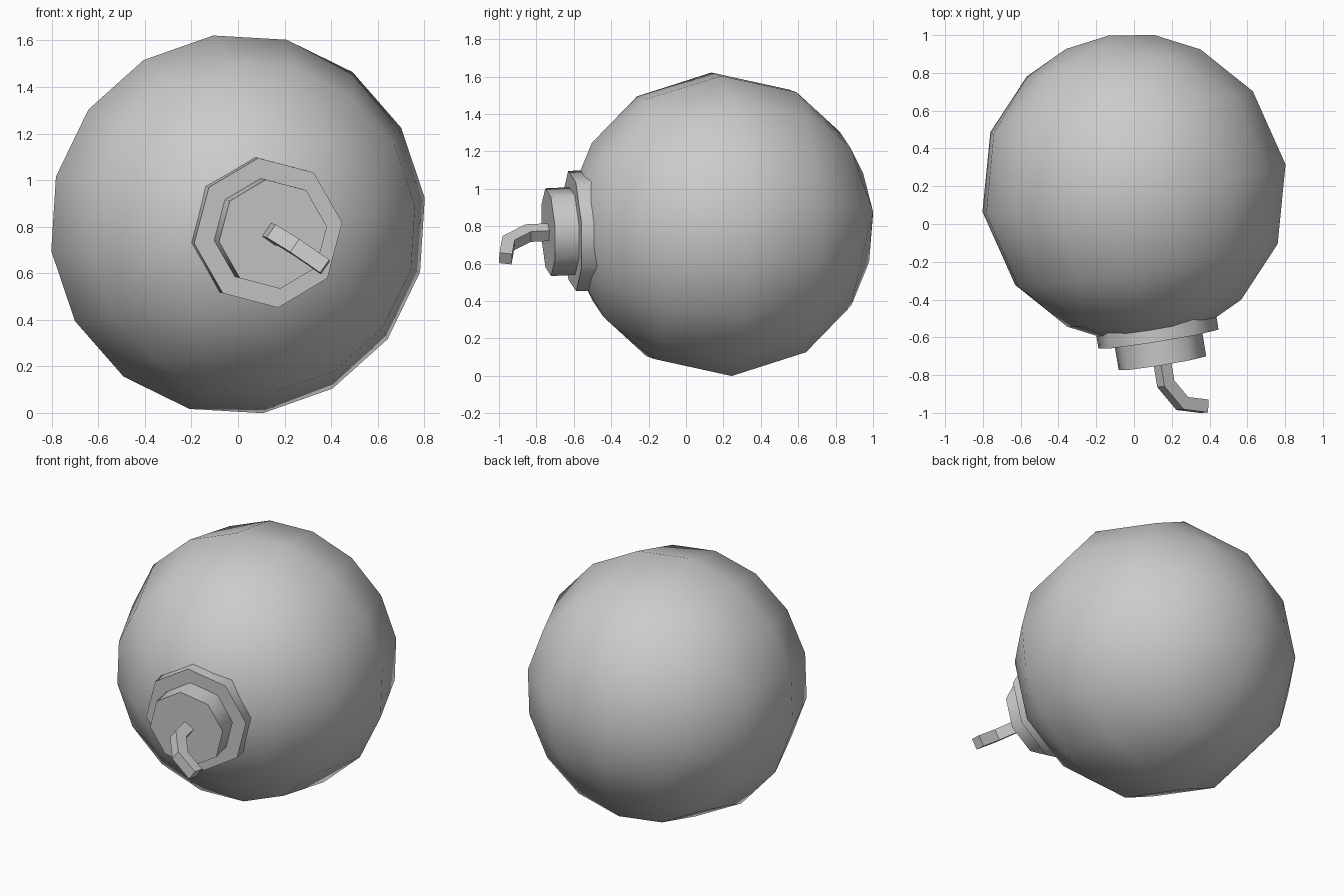
import bpy, bmesh
from math import radians, sin, cos
from mathutils import Matrix, Vector

cube = bpy.data.objects.get("Cube")
if cube:
    bpy.data.objects.remove(cube, do_unlink=True)

mat = bpy.data.materials.new("plain_grey")
mat.use_nodes = True
grey = (0.6, 0.6, 0.6, 1)
mat.diffuse_color = grey
mat.node_tree.nodes["Principled BSDF"].inputs["Base Color"].default_value = grey

# Tilted frame: local z runs from the ball centre out through the cap
RADIUS = 0.82
SPIN = radians(8)
axis = Vector((0.16, -0.986, -0.045)).normalized()
up = (Vector((0, 0, 1)) - axis * axis.z).normalized()
side = up.cross(axis)
frame = Matrix.Translation((0, 0.19, 0.81)) @ Matrix((side, up, axis)).transposed().to_4x4()


def finish(bm, name, smooth_angle=None):
    bmesh.ops.recalc_face_normals(bm, faces=bm.faces)
    mesh = bpy.data.meshes.new(name)
    bm.to_mesh(mesh)
    bm.free()
    mesh.transform(frame)
    mesh.materials.append(mat)
    obj = bpy.data.objects.new(name, mesh)
    bpy.context.collection.objects.link(obj)
    if smooth_angle:
        bpy.ops.object.select_all(action='DESELECT')
        obj.select_set(True)
        bpy.context.view_layer.objects.active = obj
        bpy.ops.object.shade_smooth_by_angle(angle=radians(smooth_angle))


def ring(count, radius, z):
    return [Vector((radius * cos(SPIN + radians(360 * i / count)),
                    radius * sin(SPIN + radians(360 * i / count)), z))
            for i in range(count)]


# Ball: rings with fewer points towards the poles, joined by a hull
bm = bmesh.new()
half = [(0, 1), (17, 4), (35, 8), (60, 16)]
rings = half + [(90, 16)] + [(180 - a, n) for a, n in half]
for angle, count in rings:
    a = radians(angle)
    for p in ring(count, RADIUS * sin(a), RADIUS * cos(a)):
        bm.verts.new(p)
bmesh.ops.convex_hull(bm, input=bm.verts)
finish(bm, "ball_body", 60)


# Collar and cap: eight-sided discs
def disc(name, radius, z0, z1):
    bm = bmesh.new()
    base = bm.faces.new([bm.verts.new(p) for p in ring(8, radius, z0)])
    out = bmesh.ops.extrude_face_region(bm, geom=[base])["geom"]
    verts = [g for g in out if isinstance(g, bmesh.types.BMVert)]
    bmesh.ops.translate(bm, verts=verts, vec=(0, 0, z1 - z0))
    finish(bm, name, 50)


disc("collar", 0.325, 0.70, 0.81)
disc("cap", 0.237, 0.79, 0.94)

# Fuse: square section along a bent path, mitred at each bend
path = [Vector(p) for p in ((0, 0.92), (0, 1.05), (0.085, 1.17), (0.225, 1.207))]
HALF = 0.034
bend = Vector((cos(radians(-35)), sin(radians(-35)), 0))
across = Vector((-bend.y, bend.x, 0))
bm = bmesh.new()
sections = []
for i, p in enumerate(path):
    before = (p - path[i - 1]).normalized() if i else None
    after = (path[i + 1] - p).normalized() if i < len(path) - 1 else None
    before, after = before or after, after or before
    tangent = (before + after).normalized()
    normal = Vector((tangent.y, -tangent.x)) * HALF / tangent.dot(after)
    corners = []
    for s, w in ((-1, -1), (1, -1), (1, 1), (-1, 1)):
        q = p + normal * s
        corners.append(bm.verts.new(bend * q.x + Vector((0, 0, q.y)) + across * HALF * w))
    sections.append(corners)
for a, b in zip(sections, sections[1:]):
    for k in range(4):
        m = (k + 1) % 4
        bm.faces.new((a[k], a[m], b[m], b[k]))
bm.faces.new(sections[0])
bm.faces.new(sections[-1])
finish(bm, "fuse")
